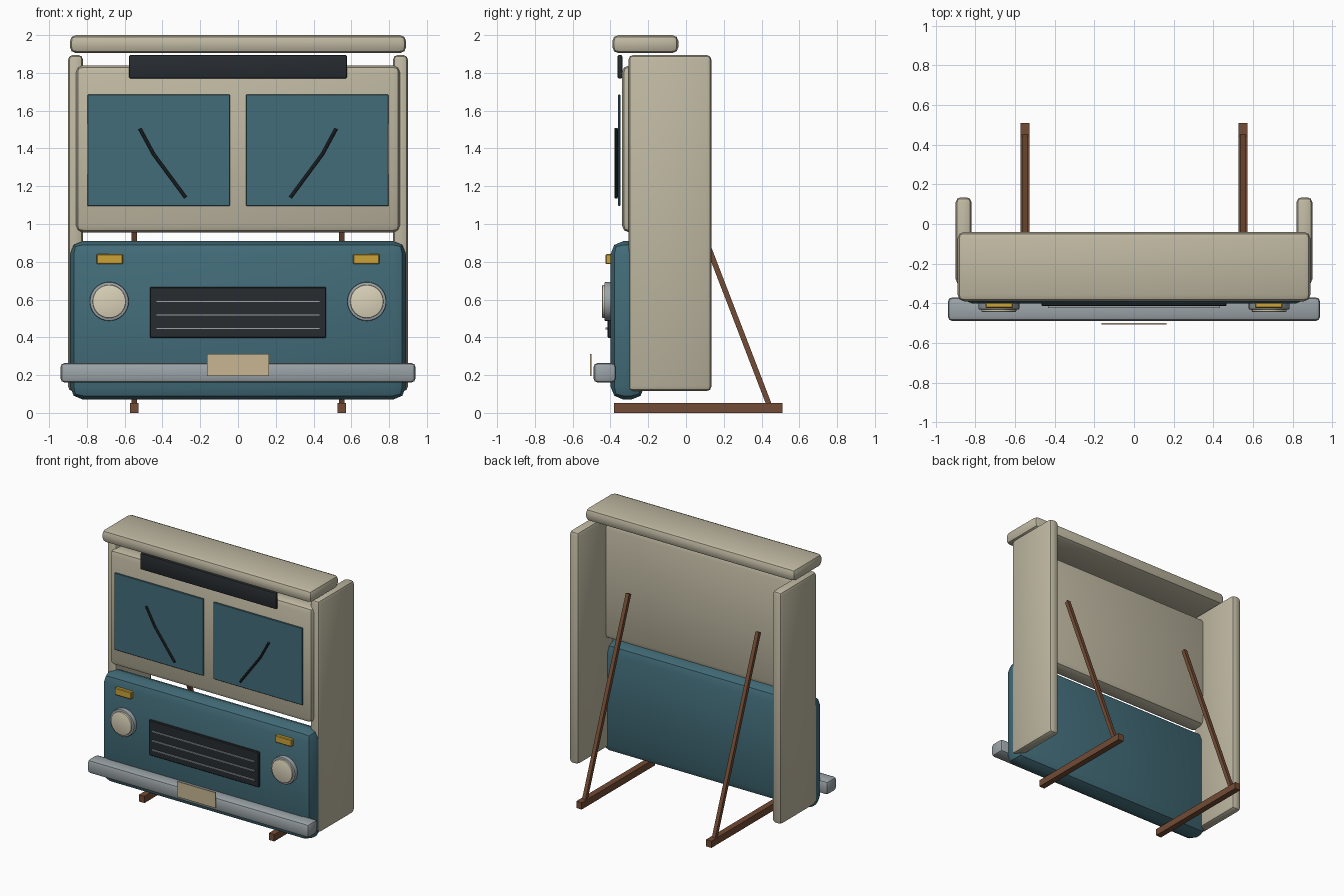
import bpy, bmesh, math
from mathutils import Vector, Matrix

if "Cube" in bpy.data.objects:
    bpy.data.objects.remove(bpy.data.objects["Cube"])


def material(name, r, g, b):
    m = bpy.data.materials.new(name)
    m.diffuse_color = (r, g, b, 1)
    m.use_nodes = True
    m.node_tree.nodes["Principled BSDF"].inputs["Base Color"].default_value = m.diffuse_color
    return m


CREAM = material("cream_paint", .52, .48, .36)
TEAL = material("teal_paint", .055, .15, .19)
BLACK = material("charcoal", .02, .025, .03)
CHROME = material("chrome", .33, .37, .39)
LENS = material("lens", .70, .64, .48)
TAN = material("plate_tan", .58, .47, .29)
AMBER = material("amber", .60, .36, .04)
WOOD = material("wood", .17, .07, .035)


def finish(name, bm, mat):
    me = bpy.data.meshes.new(name)
    bm.to_mesh(me)
    bm.free()
    me.materials.append(mat)
    ob = bpy.data.objects.new(name, me)
    bpy.context.collection.objects.link(ob)
    bpy.ops.object.select_all(action='DESELECT')
    ob.select_set(True)
    bpy.context.view_layer.objects.active = ob
    bpy.ops.object.shade_smooth_by_angle(angle=math.radians(35))
    return ob


def box(name, x, y, z, mat, bevel=0.0, segments=2):
    """Box from (min, max) ranges, with optional rounded edges."""
    bm = bmesh.new()
    bmesh.ops.create_cube(bm, size=1)
    for v in bm.verts:
        v.co = [(a + b) / 2 + c * (b - a) for (a, b), c in zip((x, y, z), v.co)]
    if bevel:
        bmesh.ops.bevel(bm, geom=bm.edges[:], offset=bevel, segments=segments,
                        profile=0.5, affect='EDGES')
    return finish(name, bm, mat)


def disc(name, x, z, r, y0, y1, mat, bevel):
    """Cylinder along y with a softened front rim."""
    bm = bmesh.new()
    mtx = Matrix.Translation((x, (y0 + y1) / 2, z)) @ Matrix.Rotation(math.pi / 2, 4, 'X')
    bmesh.ops.create_cone(bm, cap_ends=True, segments=32, radius1=r, radius2=r,
                          depth=y1 - y0, matrix=mtx)
    rim = [e for e in bm.edges if all(v.co.y < y0 + 1e-4 for v in e.verts)]
    bmesh.ops.bevel(bm, geom=rim, offset=bevel, segments=2, profile=0.5, affect='EDGES')
    return finish(name, bm, mat)


def rod(name, points, r, mat, sides=8):
    """Straight rods chained through the given points."""
    bm = bmesh.new()
    for a, b in zip(points, points[1:]):
        a, b = Vector(a), Vector(b)
        d = b - a
        mtx = Matrix.Translation((a + b) / 2) @ d.to_track_quat('Z', 'Y').to_matrix().to_4x4()
        if sides == 4:
            mtx = mtx @ Matrix.Rotation(math.pi / 4, 4, 'Z')
        bmesh.ops.create_cone(bm, cap_ends=True, segments=sides, radius1=r,
                              radius2=r, depth=d.length, matrix=mtx)
    return finish(name, bm, mat)


def span(s, a, b):
    return tuple(sorted((s * a, s * b)))


# Main shell panels
box("lower_body", (-.89, .89), (-.40, -.22), (.07, .91), TEAL, .07)
box("upper_panel", (-.86, .86), (-.34, -.20), (.955, 1.84), CREAM, .04)
box("roof_slab", (-.89, .89), (-.39, -.04), (1.905, 2.0), CREAM, .032)

# Destination sign (blank)
box("sign_board", (-.577, .577), (-.363, -.337), (1.77, 1.895), BLACK, .009)

# Grille with bars
box("grille", (-.467, .467), (-.415, -.39), (.397, .667), BLACK, .005, 1)
for i in range(3):
    z = .447 + i * .071
    box("grille_bar", (-.435, .435), (-.425, -.41), (z - .005, z + .005), CHROME)

# Bumper and blank plate
box("bumper", (-.94, .94), (-.49, -.37), (.16, .265), CHROME, .024)
box("number_plate", (-.163, .163), (-.508, -.500), (.195, .313), TAN)

# Mirrored parts
for s in (-1, 1):
    box("side_panel", span(s, .82, .90), (-.305, .135), (.115, 1.895), CREAM, .026)
    box("windscreen", span(s, .043, .797), (-.36, -.348), (1.095, 1.685), TEAL, .003, 1)
    rod("wiper", [(s * .52, -.370, 1.505), (s * .447, -.370, 1.37),
                  (s * .277, -.370, 1.14)], .009, BLACK)
    box("indicator", span(s, .61, .75), (-.425, -.395), (.787, .842), AMBER, .005, 1)
    disc("headlight_rim", s * .682, .59, .103, -.432, -.39, CHROME, .006)
    disc("headlight_lens", s * .682, .59, .088, -.444, -.42, LENS, .005)
    # Wooden stand
    box("stand_foot", span(s, .527, .573), (-.38, .51), (0, .052), WOOD)
    rod("stand_brace", [(s * .55, .445, .03), (s * .55, -.09, 1.42)], .02, WOOD, 4)
